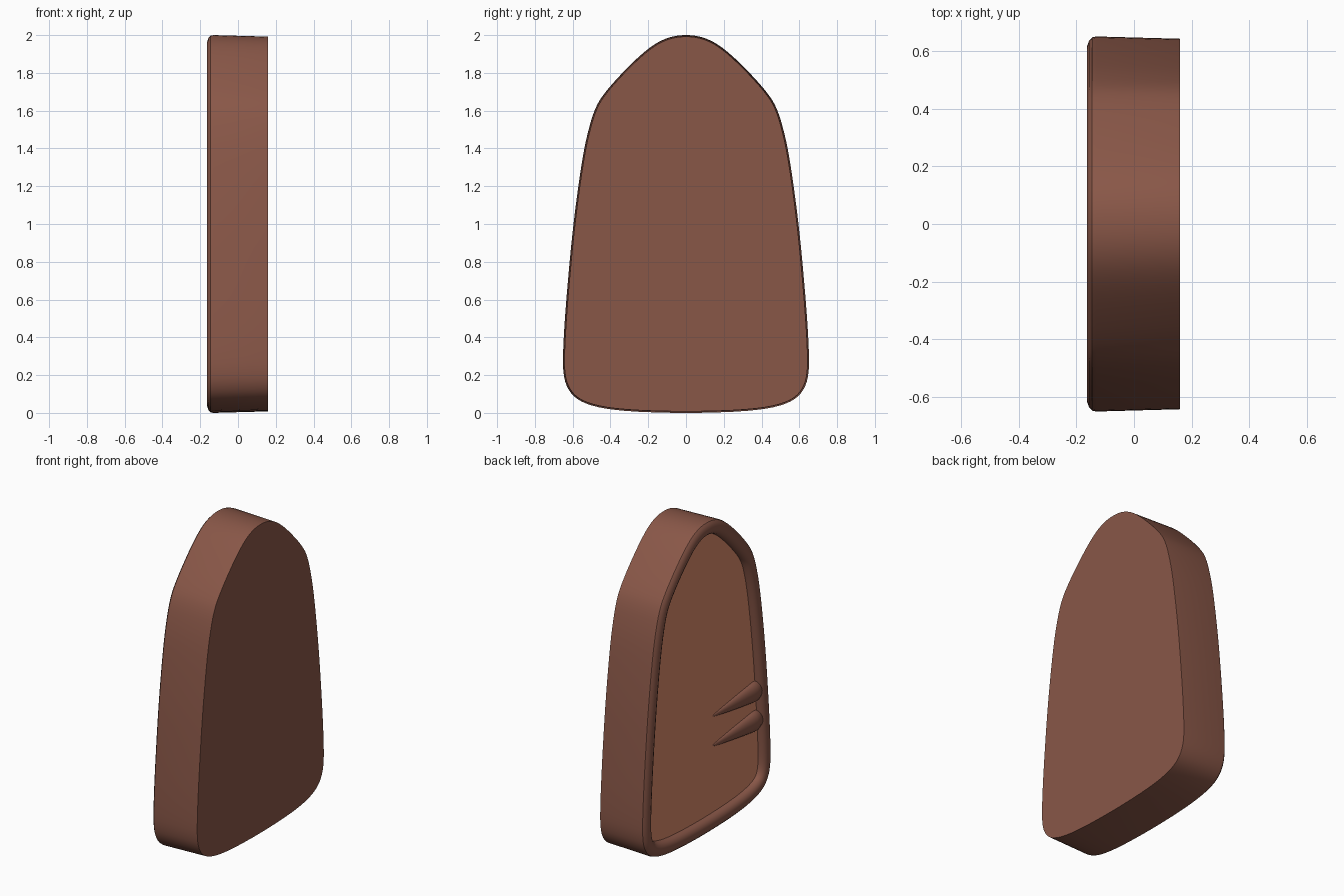
import bpy, bmesh, math
from mathutils import Vector

if "Cube" in bpy.data.objects:
    bpy.data.objects.remove(bpy.data.objects["Cube"])


def material(name, rgb):
    m = bpy.data.materials.new(name)
    m.diffuse_color = (*rgb, 1)
    m.use_nodes = True
    m.node_tree.nodes["Principled BSDF"].inputs["Base Color"].default_value = m.diffuse_color
    return m


BROWN = material("brown", (0.25, 0.095, 0.064))
TAN = material("tan", (0.69, 0.25, 0.145))

# Half outline (y, z) from the top centre to the bottom centre
HALF = [(0, 2), (.08, 1.99), (.16, 1.955), (.25, 1.885), (.36, 1.775), (.44, 1.68),
        (.48, 1.61), (.51, 1.52), (.54, 1.39), (.57, 1.2), (.6, .96), (.625, .7),
        (.643, .47), (.651, .3), (.648, .21), (.632, .145), (.595, .09), (.53, .05),
        (.42, .022), (.25, .006), (0, 0)]


def smooth_outline(half, steps=3):
    """Mirror the half outline and refine it with a Catmull-Rom spline."""
    pts = [Vector(p) for p in half] + [Vector((-y, z)) for y, z in half[-2:0:-1]]
    n, out = len(pts), []
    for i in range(n):
        a, b, c, d = (pts[(i + k) % n] for k in (-1, 0, 1, 2))
        for s in range(steps):
            t = s / steps
            out.append(0.5 * (2 * b + (c - a) * t + (2 * a - 5 * b + 4 * c - d) * t * t
                              + (3 * b - a - 3 * c + d) * t ** 3))
    return out


def inset(pts, dist):
    """Move the closed outline inwards by dist."""
    n, out = len(pts), []
    for i in range(n):
        t = (pts[(i + 1) % n] - pts[i - 1]).normalized()
        out.append(pts[i] + Vector((t.y, -t.x)) * dist)
    for _ in range(3 if dist > 0.03 else 0):
        out = [out[i] * .5 + (out[i - 1] + out[(i + 1) % n]) * .25 for i in range(n)]
    return out


def loft(name, rings, mat, cap_start=True, cap_end=True, angle=35):
    bm = bmesh.new()
    loops = [[bm.verts.new(p) for p in ring] for ring in rings]
    n = len(loops[0])
    for a, b in zip(loops, loops[1:]):
        for i in range(n):
            j = (i + 1) % n
            bm.faces.new((a[i], a[j], b[j], b[i]))
    if cap_start:
        bm.faces.new(loops[0])
    if cap_end:
        bm.faces.new(loops[-1])
    if len(loops) > 1:
        bmesh.ops.recalc_face_normals(bm, faces=bm.faces)
    me = bpy.data.meshes.new(name)
    bm.to_mesh(me)
    bm.free()
    me.materials.append(mat)
    ob = bpy.data.objects.new(name, me)
    bpy.context.collection.objects.link(ob)
    bpy.context.view_layer.objects.active = ob
    ob.select_set(True)
    bpy.ops.object.shade_smooth_by_angle(angle=math.radians(angle))
    ob.select_set(False)
    return ob


outline = smooth_outline(HALF)

# Slab body with a rounded rim around the recess
SECTION = [(.008, .16), (0, -.13), (.003, -.145), (.015, -.156), (.035, -.164),
           (.055, -.164), (.073, -.156), (.085, -.142), (.09, -.125), (.09, -.11)]
loft("body", [[(x, p.x, p.y) for p in inset(outline, d)] for d, x in SECTION], BROWN)

# Recessed panel inside the rim
loft("panel", [[(x, p.x, p.y) for p in inset(outline, .088)] for x in (-.112, -.12)], TAN)


# Two tapered ridges running inwards from one edge of the rim
def ridge(name, z):
    rings = []
    for k in range(17):
        t = 0.01 + 0.98 * k / 16
        y = -.09 - .51 * t
        r = .068 * min(1, math.sqrt(t) * .35 + t * .8) * math.sqrt(max(0, 1 - max(0, (t - .8) / .2) ** 2))
        rings.append([(-.118 - .68 * r * math.cos(a), y, z + r * math.sin(a))
                      for a in (math.tau * i / 20 for i in range(20))])
    loft(name, rings, BROWN)


ridge("upper_ridge", .71)
ridge("lower_ridge", .52)
